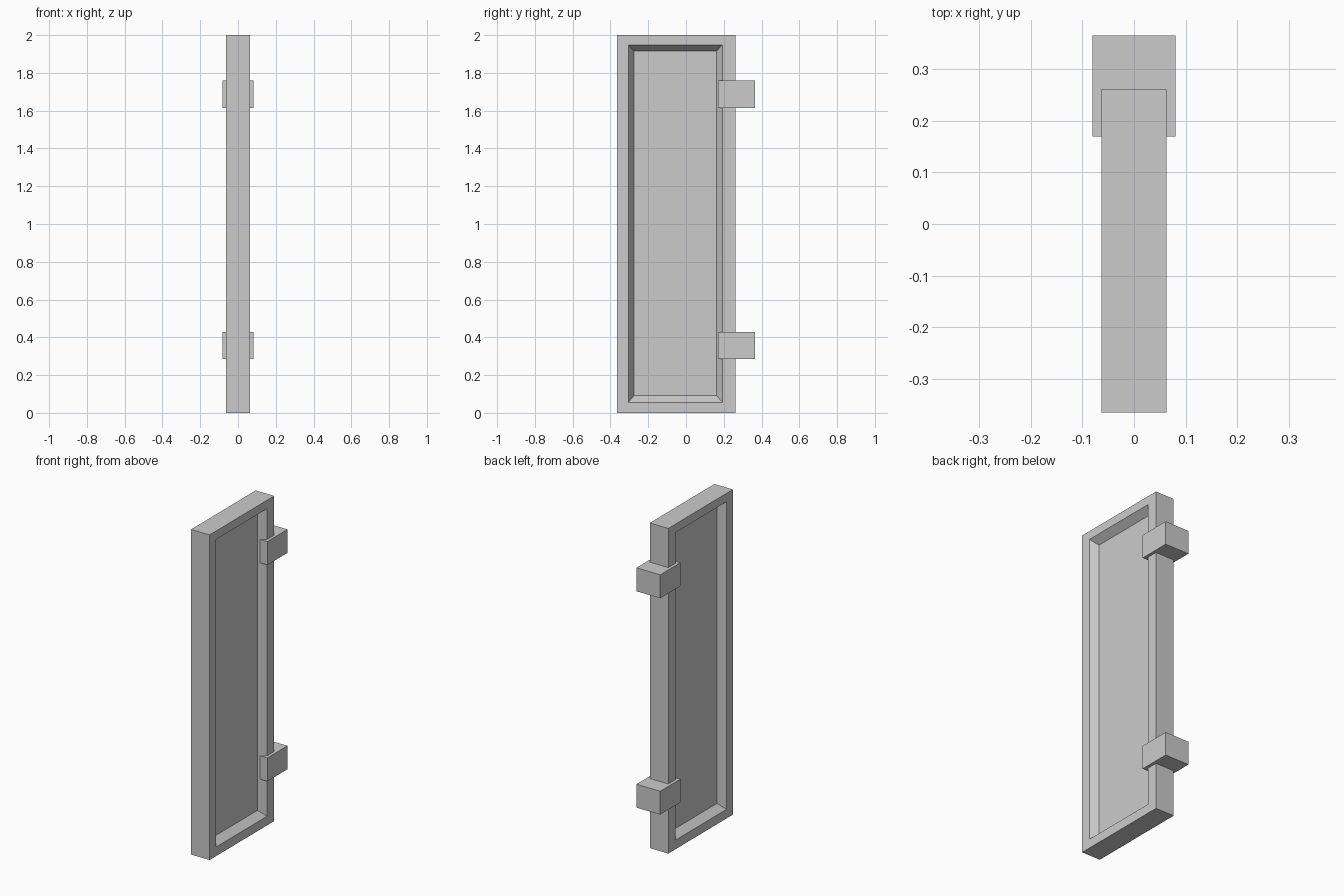
import bpy, bmesh
from mathutils import Matrix, Vector

if "Cube" in bpy.data.objects:
    bpy.data.objects.remove(bpy.data.objects["Cube"])


def finish(name, bm):
    bmesh.ops.recalc_face_normals(bm, faces=bm.faces)
    mesh = bpy.data.meshes.new(name)
    bm.to_mesh(mesh)
    bm.free()
    obj = bpy.data.objects.new(name, mesh)
    bpy.context.collection.objects.link(obj)
    return obj


def ring(bm, x, y0, y1, z0, z1):
    return [bm.verts.new((x, y, z)) for y, z in ((y0, z0), (y1, z0), (y1, z1), (y0, z1))]


def bridge(bm, a, b):
    for i in range(4):
        j = (i + 1) % 4
        bm.faces.new((a[i], a[j], b[j], b[i]))


# Door slab: rim, sloped recess walls and sunken panel on both faces
bm = bmesh.new()
rims = []
for s in (-1, 1):
    rim = ring(bm, s * 0.063, -0.366, 0.262, 0.0, 2.0)
    lip = ring(bm, s * 0.063, -0.304, 0.193, 0.056, 1.948)
    panel = ring(bm, s * 0.019, -0.275, 0.161, 0.092, 1.915)
    bridge(bm, rim, lip)
    bridge(bm, lip, panel)
    bm.faces.new(panel)
    rims.append(rim)
bridge(bm, *rims)
finish("door_panel", bm)

# Hinge blocks wrapping the back edge
for name, z in (("lower_hinge", 0.356), ("upper_hinge", 1.687)):
    bm = bmesh.new()
    bmesh.ops.create_cube(bm, size=1, matrix=Matrix.LocRotScale(
        Vector((0, 0, 0)), None, Vector((0.162, 0.196, 0.144))))
    finish(name, bm).location = (0, 0.268, z)
